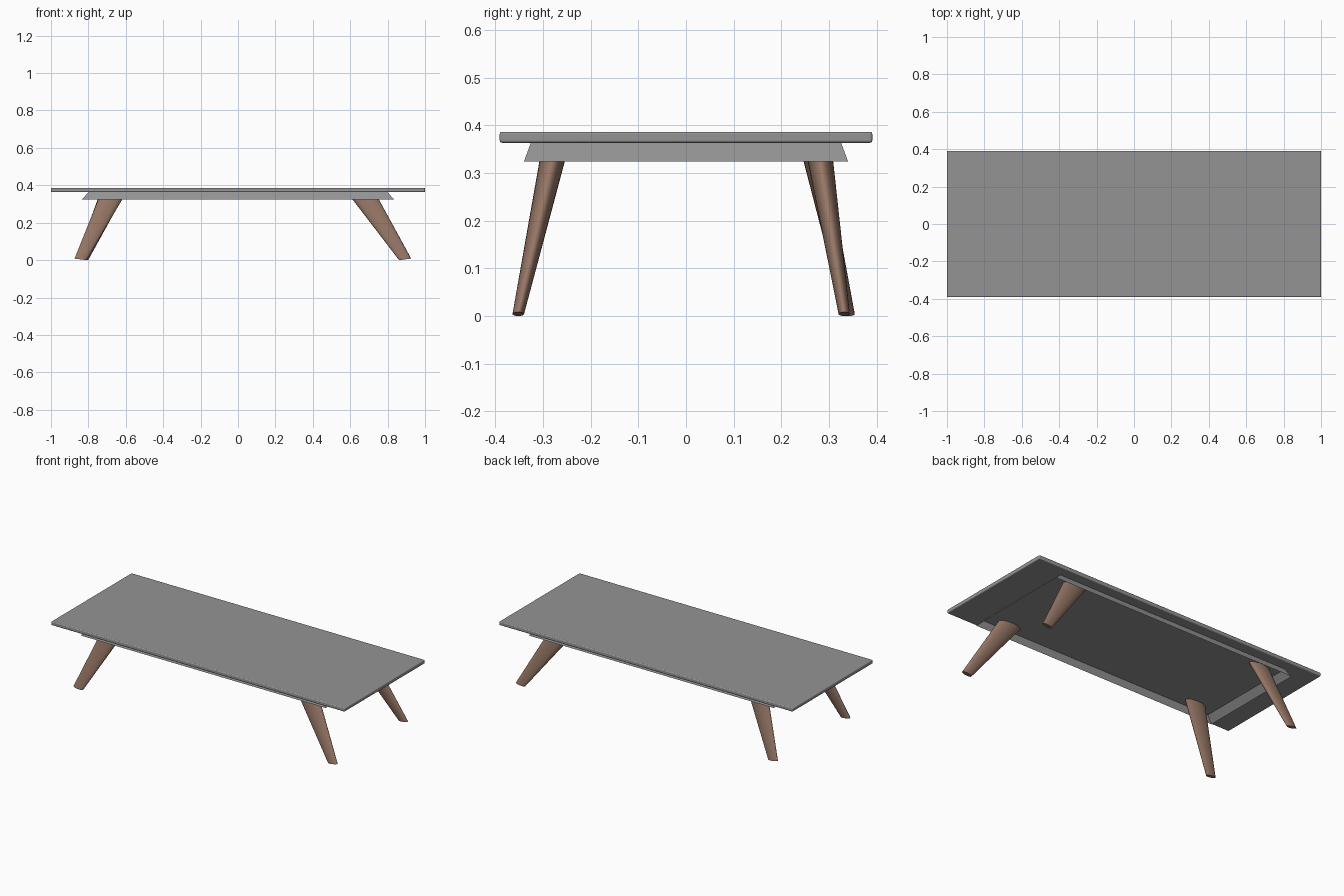
import bpy, bmesh
from math import sin, cos, pi
from mathutils import Vector

if "Cube" in bpy.data.objects:
    bpy.data.objects.remove(bpy.data.objects["Cube"])


def finish(bm, name, mat):
    bmesh.ops.recalc_face_normals(bm, faces=bm.faces)
    mesh = bpy.data.meshes.new(name)
    bm.to_mesh(mesh)
    bm.free()
    ob = bpy.data.objects.new(name, mesh)
    bpy.context.collection.objects.link(ob)
    mesh.materials.append(mat)
    bpy.ops.object.select_all(action='DESELECT')
    ob.select_set(True)
    bpy.context.view_layer.objects.active = ob
    return ob


def bridge(bm, a, b):
    for i in range(len(a)):
        j = (i + 1) % len(a)
        bm.faces.new((a[i], a[j], b[j], b[i]))


def material(name, rgb):
    mat = bpy.data.materials.new(name)
    mat.diffuse_color = (*rgb, 1)
    mat.use_nodes = True
    mat.node_tree.nodes["Principled BSDF"].inputs["Base Color"].default_value = mat.diffuse_color
    return mat


wood = material("brown_wood", (0.30, 0.18, 0.13))
slate = material("dark_grey", (0.30, 0.295, 0.297))

# Thin tabletop with softened edges
bm = bmesh.new()
bmesh.ops.create_cube(bm, size=1)
for v in bm.verts:
    v.co = Vector((v.co.x * 2, v.co.y * 0.782, 0.375 + v.co.z * 0.023))
top = finish(bm, "tabletop", slate)
bev = top.modifiers.new("soft_edge", 'BEVEL')
bev.width = 0.005
bev.segments = 3
bpy.ops.object.shade_smooth_by_angle()

# Flared apron: an open thin skirt under the top
bm = bmesh.new()
corners = ((-1, -1), (1, -1), (1, 1), (-1, 1))
low = [bm.verts.new((x * 0.835, y * 0.340, 0.3245)) for x, y in corners]
high = [bm.verts.new((x * 0.797, y * 0.325, 0.365)) for x, y in corners]
bridge(bm, low, high)
finish(bm, "apron", slate)


# Splayed, tapered oval legs
def leg(name, foot, head, r_foot, r_head, sides=32):
    bm = bmesh.new()
    foot, head = Vector(foot), Vector(head)
    rings = []
    for c, rx, tilt in ((foot, r_foot, 0.004), (head, r_head, 0)):
        ring = []
        for i in range(sides):
            a = 2 * pi * i / sides
            dx, dy = rx * cos(a), rx * 0.38 * sin(a)
            outward = cos(a) if foot.x > 0 else -cos(a)
            ring.append(bm.verts.new((c.x + dx, c.y + dy, c.z + tilt * (outward + 1))))
        rings.append(ring)
    bridge(bm, *rings)
    for ring in rings:
        bm.faces.new(ring)
    finish(bm, name, wood)
    bpy.ops.object.shade_smooth_by_angle()


leg("front_left_leg", (-0.842, -0.352, 0), (-0.663, -0.272, 0.365), 0.032, 0.068)
leg("back_left_leg", (-0.833, 0.342, 0), (-0.668, 0.262, 0.365), 0.032, 0.068)
leg("front_right_leg", (0.893, -0.352, 0), (0.656, -0.272, 0.365), 0.032, 0.075)
leg("back_right_leg", (0.895, 0.332, 0), (0.656, 0.276, 0.365), 0.031, 0.075)
